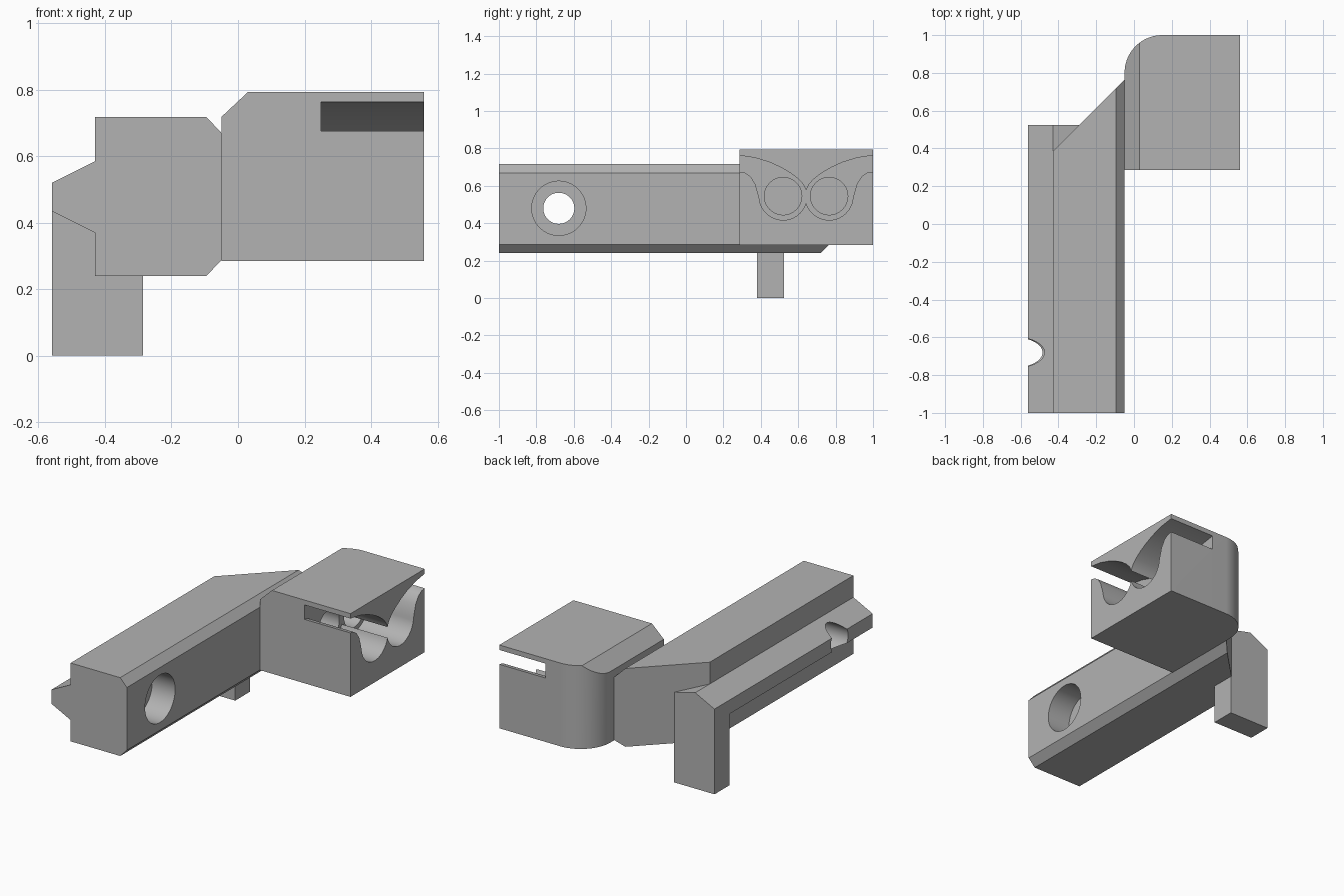
import bpy, bmesh
from math import sin, cos, pi, radians, acos
from mathutils import Vector

cube = bpy.data.objects.get("Cube")
if cube:
    bpy.data.objects.remove(cube, do_unlink=True)

grey = bpy.data.materials.new("plain grey")
grey.use_nodes = True
grey.diffuse_color = (0.45, 0.45, 0.45, 1)
grey.node_tree.nodes["Principled BSDF"].inputs["Base Color"].default_value = (0.45, 0.45, 0.45, 1)

PLACE = {
    "x": lambda a, b, t: (t, a, b),
    "y": lambda a, b, t: (a, t, b),
    "z": lambda a, b, t: (a, b, t),
}


def prism(name, outline, axis, lo, hi, cut=None):
    """Extrude an outline along an axis; cut = (point, outward normal) slices it."""
    bm = bmesh.new()
    base = bm.faces.new([bm.verts.new(PLACE[axis](a, b, lo)) for a, b in outline])
    grown = bmesh.ops.extrude_face_region(bm, geom=[base])["geom"]
    bmesh.ops.translate(bm, vec=Vector(PLACE[axis](0, 0, hi - lo)),
                        verts=[g for g in grown if isinstance(g, bmesh.types.BMVert)])
    if cut:
        bmesh.ops.bisect_plane(bm, geom=bm.verts[:] + bm.edges[:] + bm.faces[:],
                               plane_co=cut[0], plane_no=cut[1], clear_outer=True)
        bmesh.ops.holes_fill(bm, edges=[e for e in bm.edges if e.is_boundary], sides=0)
    bmesh.ops.recalc_face_normals(bm, faces=bm.faces[:])
    mesh = bpy.data.meshes.new(name)
    bm.to_mesh(mesh)
    bm.free()
    mesh.materials.append(grey)
    obj = bpy.data.objects.new(name, mesh)
    bpy.context.collection.objects.link(obj)
    return obj


def arc(cx, cy, r, start, end, steps):
    return [(cx + r * cos(start + (end - start) * i / steps),
             cy + r * sin(start + (end - start) * i / steps)) for i in range(steps + 1)]


def activate(obj):
    bpy.ops.object.select_all(action="DESELECT")
    obj.select_set(True)
    bpy.context.view_layer.objects.active = obj


def carve(obj, cutter):
    mod = obj.modifiers.new("carve", "BOOLEAN")
    mod.operation, mod.solver, mod.object = "DIFFERENCE", "EXACT", cutter
    activate(obj)
    bpy.ops.object.modifier_apply(modifier=mod.name)


def bore(y, z, r, lo, hi):
    return prism("bore_cutter", arc(y, z, r, 0, 2 * pi, 64)[:-1], "x", lo, hi)


# Long arm with chamfered outer edges and a diagonal back end
arm = prism("arm", [(-0.43, 0.24), (-0.095, 0.24), (-0.05, 0.287), (-0.05, 0.67),
                    (-0.095, 0.718), (-0.43, 0.718)], "y", -1, 0.9,
            cut=((-0.43, 0.385, 0), (-1, 1, 0)))

# Tapered rail along the arm's side
rail = prism("side_rail", [(-0.43, 0.37), (-0.43, 0.585), (-0.56, 0.52), (-0.56, 0.435)],
             "y", -1, 0.40)

# Downward leg at the back end of the rail
leg = prism("leg", [(-0.56, 0), (-0.285, 0), (-0.285, 0.55), (-0.43, 0.585), (-0.56, 0.52)],
            "y", 0.38, 0.525)

# Clamp block with one rounded corner and a sloped top edge
block = prism("clamp_block", [(-0.05, 0.285), (0.56, 0.285), (0.56, 1)]
              + arc(0.15, 0.8, 0.2, pi / 2, pi, 24), "z", 0.285, 0.793,
              cut=((-0.05, 0, 0.718), (-0.075, 0, 0.08)))

# Stepped hole across the arm and rail
hole = bore(-0.68, 0.48, 0.083, -0.7, 0.1)
recess = bore(-0.68, 0.48, 0.145, -0.205, 0.1)

# Twin round pocket with a flared mouth, mirrored about its middle
MID, CY, CZ, R = 0.642, 0.519, 0.545, 0.128
lower = [(0.2, 0.675), (0.285, 0.675), (0.315, 0.67), (0.345, 0.65), (0.37, 0.61), (0.385, 0.56)]
lower += arc(CY, CZ, R, pi + 0.1, 2 * pi - acos((MID - CY) / R), 28)
upper = [(0.637, 0.587), (0.625, 0.61), (0.6, 0.637), (0.56, 0.668), (0.51, 0.697),
         (0.45, 0.725), (0.37, 0.75), (0.285, 0.763), (0.2, 0.763)]
flip = lambda pts: [(2 * MID - y, z) for y, z in reversed(pts)]
pocket = prism("pocket_cutter", lower + flip(lower)[1:] + flip(upper) + [(MID, 0.575)] + upper,
               "x", 0.25, 0.7)
sockets = [bore(y, CZ, 0.1, 0.1, 0.4) for y in (CY, 2 * MID - CY)]

for target, cutters in ((arm, [hole, recess]), (rail, [hole]), (block, [pocket] + sockets)):
    for cutter in cutters:
        carve(target, cutter)
for cutter in [hole, recess, pocket] + sockets:
    bpy.data.objects.remove(cutter, do_unlink=True)

for part in (arm, rail, leg, block):
    activate(part)
    bpy.ops.object.shade_smooth_by_angle(angle=radians(25))
